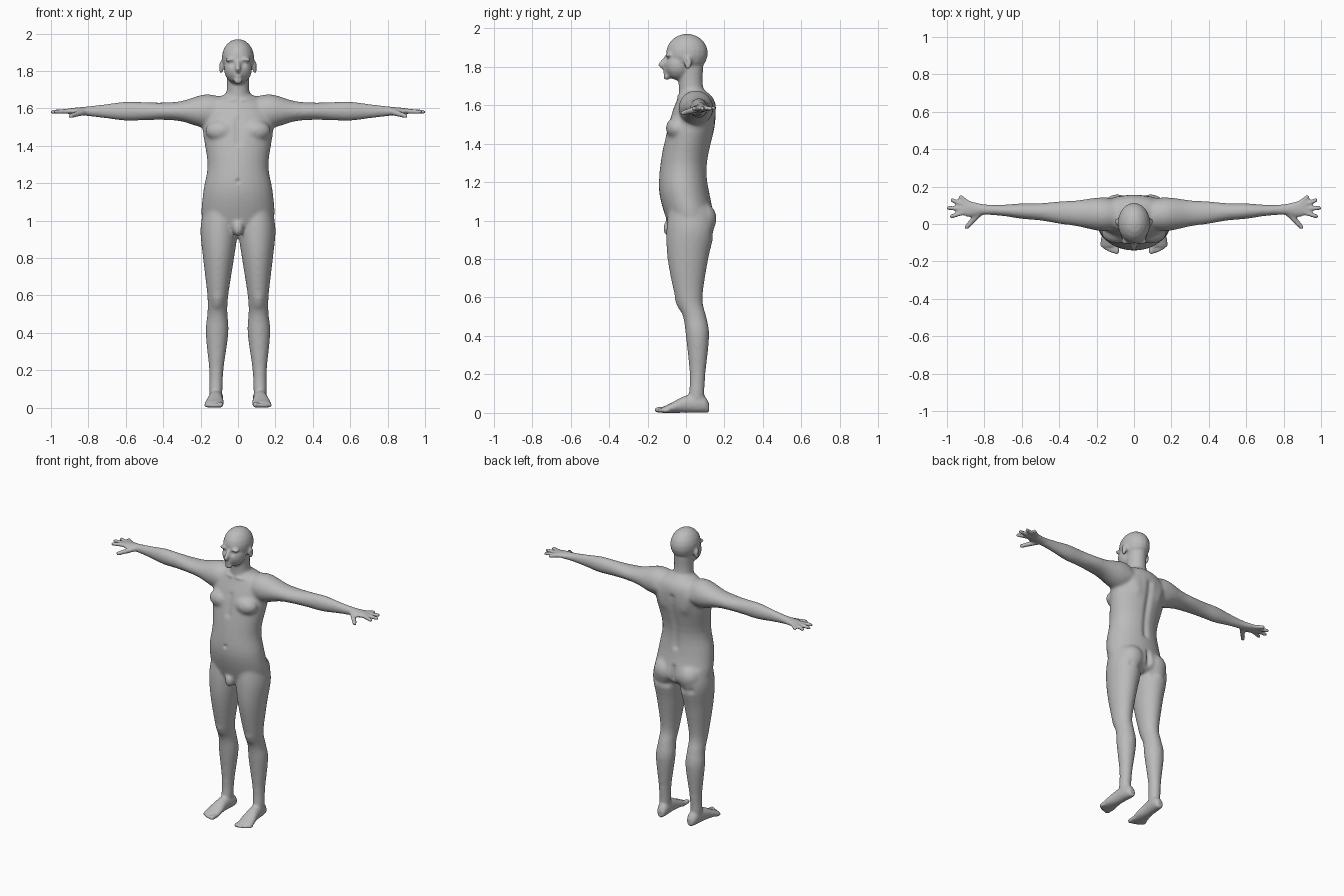
import bpy, bmesh, math
from mathutils import Vector

default_cube = bpy.data.objects.get("Cube")
if default_cube:
    bpy.data.objects.remove(default_cube, do_unlink=True)

skin = bpy.data.materials.new("grey_skin")
skin.use_nodes = True
skin.diffuse_color = (.5, .5, .5, 1)
skin.node_tree.nodes["Principled BSDF"].inputs["Base Color"].default_value = skin.diffuse_color

bm = bmesh.new()


def tube(sections, side, count):
    """Closed tube; every section is a centre and two half axes."""
    loops = []
    for centre, across, along in sections:
        loop = []
        for k in range(count):
            angle = math.tau * k / count
            point = Vector(centre) + Vector(across) * math.cos(angle) + Vector(along) * math.sin(angle)
            point.x *= side
            loop.append(bm.verts.new(point))
        loops.append(loop)
    for lower, upper in zip(loops, loops[1:]):
        for j in range(count):
            bm.faces.new((lower[j - 1], lower[j], upper[j], upper[j - 1]))
    bm.faces.new(reversed(loops[0]))
    bm.faces.new(loops[-1])


def loft(rows, place, side=1, steps=4):
    """Smooth tube through the rows; place turns a row into a section."""
    rows = [Vector(row) for row in rows]
    curve = []
    for i, (start, end) in enumerate(zip(rows, rows[1:])):
        tangent_in = (end - rows[max(i - 1, 0)]) / 2
        tangent_out = (rows[min(i + 2, len(rows) - 1)] - start) / 2
        for k in range(steps):
            t = k / steps
            curve.append(start.lerp(end, t * t * (3 - 2 * t)) + tangent_in * t * (1 - t) ** 2
                         - tangent_out * t * t * (1 - t))
    tube([place(*row) for row in curve + rows[-1:]], side, 28)


def ball(centre, radii, side=1, rings=10):
    sections = []
    for k in range(rings):
        polar = math.pi * (k + .5) / rings
        ring = math.sin(polar)
        sections.append((Vector(centre) - Vector((0, 0, radii[2] * math.cos(polar))),
                         (radii[0] * ring, 0, 0), (0, radii[1] * ring, 0)))
    tube(sections, side, 20)


def digit(start, end, thick, thin, side=1, rings=8):
    """Tapered finger, toe or nose with rounded ends."""
    start, end = Vector(start), Vector(end)
    axis = (end - start).normalized()
    across = axis.orthogonal().normalized()
    along = axis.cross(across)
    sections = []
    for k in range(rings):
        polar = math.pi * (k + .5) / rings
        centre, radius = (start, thick) if k < rings / 2 else (end, thin)
        ring = radius * math.sin(polar)
        sections.append((centre - axis * radius * math.cos(polar), across * ring, along * ring))
    tube(sections, side, 12)


def trunk_section(z, width, y, depth):
    return (0, y, z), (width, 0, 0), (0, depth, 0)


def leg_section(z, width, y, depth):
    return (.12 - z / 50, y, z), (width, 0, 0), (0, depth, 0)


def arm_section(x, depth, height):
    return (x, .045 + x / 25, 1.585), (0, depth, 0), (0, 0, height)


def foot_section(y, width, height):
    return (.12 - y / 14, y, height), (width, 0, 0), (0, 0, height)


# torso and neck
loft([(.94, .1, .015, .085), (1, .19, .025, .125), (1.15, .187, -.01, .13), (1.3, .163, -.01, .122),
      (1.5, .19, .03, .123), (1.62, .165, .05, .1), (1.68, .06, .035, .06)], trunk_section)
loft([(1.6, .08, .04, .08), (1.7, .06, .025, .063), (1.8, .06, .02, .07)], trunk_section)
# skull, jaw, chin, lips and nose
ball((0, .005, 1.87), (.087, .109, .101))
ball((0, -.04, 1.81), (.075, .074, .081))
ball((0, -.1, 1.75), (.025, .018, .02))
ball((0, -.11, 1.78), (.025, .013, .01))
digit((0, -.104, 1.85), (0, -.13, 1.81), .009, .015)
# smooth pelvic bulge
ball((0, -.085, .96), (.03, .035, .045))

for side in (1, -1):
    # brow, ear, chest and seat
    ball((.04, -.09, 1.86), (.03, .02, .01), side)
    ball((.09, .01, 1.82), (.012, .021, .034), side)
    ball((.09, -.045, 1.48), (.085, .06, .06), side)
    ball((.09, .08, 1.01), (.08, .08, .085), side)
    # leg
    loft([(1.06, .085, .02, .11), (.95, .1, .023, .125), (.8, .083, .01, .106), (.6, .056, .015, .071),
          (.5, .054, .045, .061), (.4, .061, .06, .061), (.2, .038, .06, .041), (.1, .035, .055, .04),
          (.02, .03, .05, .05)], leg_section, side)
    # foot and toes
    loft([(.12, .02, .025), (.09, .035, .045), (0, .039, .045), (-.08, .051, .025),
          (-.12, .046, .016)], foot_section, side)
    for k in range(5):
        x = .093 + .019 * k
        radius = .012 if k else .016
        digit((x, -.095, radius), (x, -.147 + k * k / 500, radius), radius, radius, side)
    # arm and palm
    loft([(.1, .08, .08), (.18, .09, .09), (.3, .07, .055), (.4, .059, .046), (.5, .046, .048),
          (.6, .041, .05), (.7, .03, .038), (.8, .028, .026), (.88, .043, .018),
          (.91, .035, .014)], arm_section, side)
    # fanned fingers and thumb
    for k in range(4):
        angle = k / 3 - .3
        reach = Vector((math.cos(angle), math.sin(angle), -.05))
        knuckle = Vector((.85, .08, 1.588))
        digit(knuckle + reach * .04, knuckle + reach * (.14 - (k - 1) ** 2 / 100), .015, .012, side)
    digit((.83, .055, 1.58), (.895, -.017, 1.56), .019, .013, side)

# merge every part into one continuous skin
bmesh.ops.recalc_face_normals(bm, faces=bm.faces)
parts = bpy.data.meshes.new("body_parts")
bm.to_mesh(parts)
bm.free()
body = bpy.data.objects.new("body", parts)
bpy.context.collection.objects.link(body)
remesh = body.modifiers.new("merge", "REMESH")
remesh.mode = "VOXEL"
remesh.voxel_size = .008
blend = body.modifiers.new("blend", "SMOOTH")
blend.factor = .5
blend.iterations = 4
bpy.context.view_layer.update()
mesh = bpy.data.meshes.new_from_object(body.evaluated_get(bpy.context.evaluated_depsgraph_get()))
body.modifiers.clear()
body.data = mesh
bpy.data.meshes.remove(parts)

# blend the trunk and legs more than the face, hands and feet
bm = bmesh.new()
bm.from_mesh(mesh)
trunk = [v for v in bm.verts if .2 < v.co.z < 1.7 and abs(v.co.x) < .35]
for _ in range(6):
    bmesh.ops.smooth_vert(bm, verts=trunk, factor=.5, use_axis_x=True, use_axis_y=True, use_axis_z=True)
bm.normal_update()

# sculpt strokes: start, end, radius, height above the skin
eye = (.034, -.11, 1.838)
strokes = (
    (eye, eye, .014, -.012),
    (eye, eye, .007, .005),
    ((0, -.12, 1.78), (.02, -.115, 1.78), .005, -.005),   # mouth
    ((.1, 0, 1.825), (.1, 0, 1.815), .008, -.006),        # ear hollow
    ((0, -.14, 1.21), (0, -.14, 1.21), .01, -.012),       # navel
    ((0, -.11, 1.42), (0, -.09, 1.54), .02, -.008),       # breastbone
    ((0, .11, 1.2), (0, .15, 1.55), .02, -.012),          # spine
    ((0, .15, .95), (0, .15, 1.07), .016, -.02),          # seat cleft
    ((.05, .13, .93), (.13, .13, .94), .02, -.01),        # seat fold
    ((.09, .15, 1.48), (.12, .15, 1.56), .035, .008),     # shoulder blade
    ((.02, -.04, 1.645), (.14, -.03, 1.655), .01, .006),  # collar bone
    ((.11, -.05, .58), (.11, -.045, .55), .025, .006),    # kneecap
)
mirrored = [(v, Vector((abs(v.co.x), v.co.y, v.co.z))) for v in bm.verts if abs(v.co.x) < .25]
for start, end, radius, height in strokes:
    start, end = Vector(start), Vector(end)
    span, middle = end - start, (start + end) / 2
    limit = span.length / 2 + radius * 3
    for vert, point in mirrored:
        if (point - middle).length < limit:
            t = (point - start).dot(span) / max(span.length_squared, radius / 1000)
            nearest = start + span * min(max(t, 0), 1)
            vert.co += vert.normal * height * math.exp(-((point - nearest).length / radius) ** 2)
for vert in bm.verts:
    vert.co.z = max(vert.co.z, 0)
for face in bm.faces:
    face.smooth = True
    face.material_index = 0
mesh.materials.clear()
mesh.materials.append(skin)
bm.to_mesh(mesh)
bm.free()
